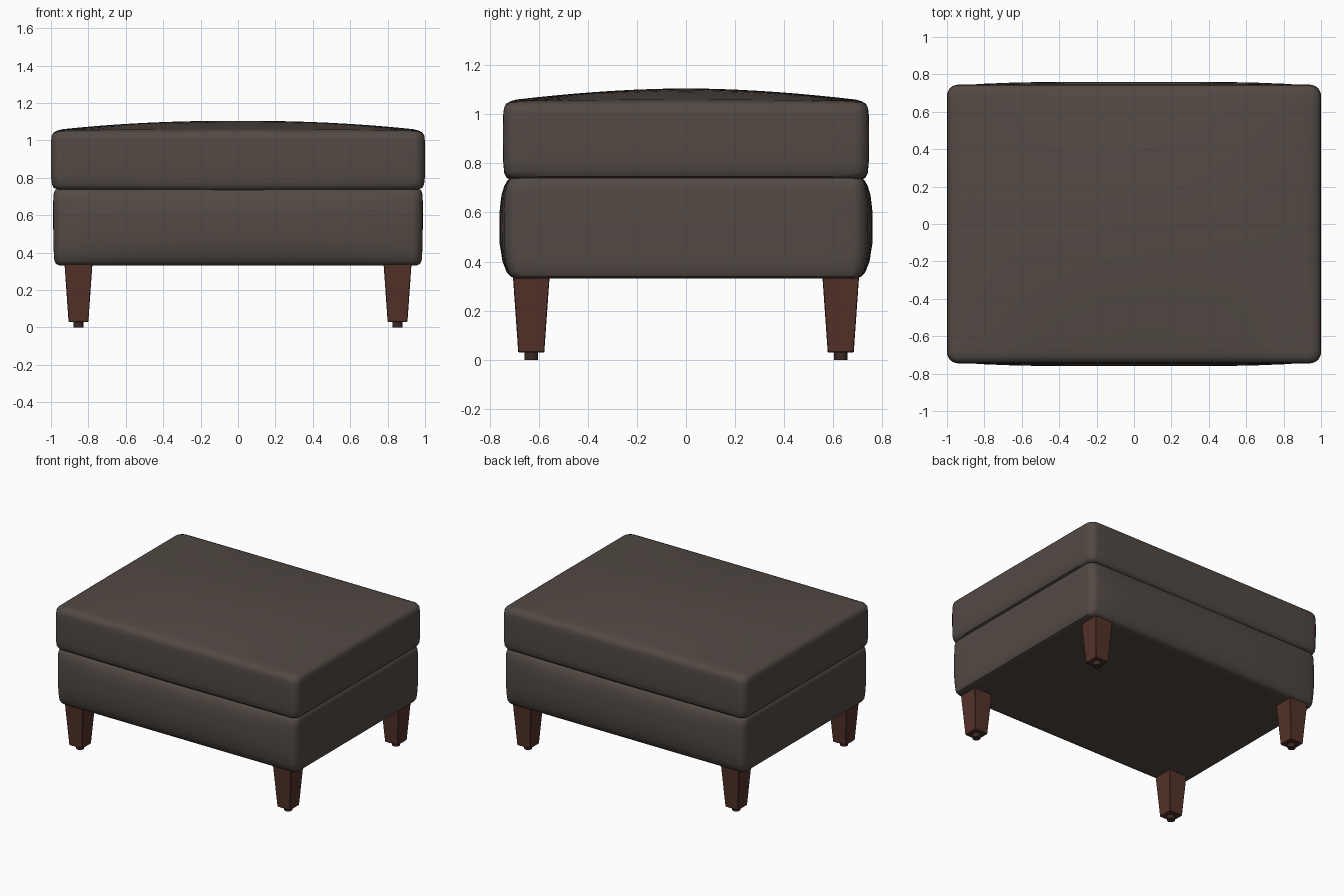
import bpy, bmesh, math

if "Cube" in bpy.data.objects:
    bpy.data.objects.remove(bpy.data.objects["Cube"])


def material(name, rgb):
    m = bpy.data.materials.new(name)
    m.diffuse_color = (*rgb, 1)
    m.use_nodes = True
    m.node_tree.nodes["Principled BSDF"].inputs["Base Color"].default_value = m.diffuse_color
    return m


LEATHER = material("dark brown leather", (0.084, 0.067, 0.057))
WOOD = material("reddish wood", (0.088, 0.032, 0.023))
GLIDE = material("dark glide", (0.045, 0.022, 0.017))


def finish(name, bm, mat, angle=40):
    bmesh.ops.recalc_face_normals(bm, faces=bm.faces)
    me = bpy.data.meshes.new(name)
    bm.to_mesh(me)
    bm.free()
    me.materials.append(mat)
    ob = bpy.data.objects.new(name, me)
    bpy.context.collection.objects.link(ob)
    bpy.ops.object.select_all(action='DESELECT')
    ob.select_set(True)
    bpy.context.view_layer.objects.active = ob
    bpy.ops.object.shade_smooth_by_angle(angle=math.radians(angle))
    return ob


def rounded_rect(hx, hy, r, seg=6, div=14):
    """Outline of a rounded rectangle with subdivided straight sides."""
    arcs = []
    for k, (sx, sy) in enumerate([(1, 1), (-1, 1), (-1, -1), (1, -1)]):
        arcs.append([(sx * (hx - r) + r * math.cos((k + i / seg) * math.pi / 2),
                      sy * (hy - r) + r * math.sin((k + i / seg) * math.pi / 2))
                     for i in range(seg + 1)])
    pts = []
    for k in range(4):
        a, b = arcs[k][-1], arcs[(k + 1) % 4][0]
        pts += arcs[k]
        pts += [(a[0] + (b[0] - a[0]) * i / div, a[1] + (b[1] - a[1]) * i / div)
                for i in range(1, div)]
    return pts


def loft(name, rings, warp, mat):
    """Skin rings of (half x, half y, corner radius, z), closed at both ends."""
    bm = bmesh.new()
    loops = [[bm.verts.new(warp(x, y, z)) for x, y in rounded_rect(hx, hy, r)]
             for hx, hy, r, z in rings]
    for a, b in zip(loops, loops[1:]):
        for i in range(len(a)):
            j = (i + 1) % len(a)
            bm.faces.new((a[i], a[j], b[j], b[i]))
    for ring, z in ((loops[0], rings[0][3]), (loops[-1], rings[-1][3])):
        c = bm.verts.new(warp(0, 0, z))
        for i in range(len(ring)):
            bm.faces.new((ring[i], ring[(i + 1) % len(ring)], c))
    return finish(name, bm, mat)


def shrink(hx, hy, r, z, steps):
    return [(hx * s, hy * s, r * s, z) for s in steps]


# Upholstered base, bulging on its front and back
def base_warp(x, y, z):
    t = min(1, abs(z - 0.54) / 0.21)
    puff = (1 - t ** 3) * (1 - min(1, abs(x) / 0.99) ** 4)
    return (x, y * (1 + 0.033 * puff), z)


base = shrink(0.955, 0.695, 0.04, 0.332, (0.3, 0.7, 0.95))
base += [(0.955, 0.695, 0.04, 0.332), (0.973, 0.711, 0.045, 0.339),
         (0.982, 0.722, 0.05, 0.357), (0.985, 0.73, 0.055, 0.40),
         (0.987, 0.735, 0.055, 0.47), (0.988, 0.736, 0.055, 0.54),
         (0.988, 0.735, 0.055, 0.61), (0.988, 0.733, 0.055, 0.67),
         (0.987, 0.728, 0.05, 0.71), (0.980, 0.720, 0.05, 0.732),
         (0.965, 0.705, 0.045, 0.744)]
base += shrink(0.965, 0.705, 0.045, 0.746, (0.95, 0.5))
loft("upholstered_base", base, base_warp, LEATHER)


# Seat cushion with a domed top
def cushion_warp(x, y, z):
    if z > 1.0:
        dx, dy = min(1, abs(x) / 1.0), min(1, abs(y) / 0.745)
        z += 0.052 * (1 - dx ** 2.2) * (1 - dy ** 1.8) * min(1, (z - 1.0) / 0.04)
    elif z < 0.80:
        z -= 0.006 * (1 - abs(x)) * (0.80 - z) / 0.06
    return (x, y, z)


cushion = shrink(0.965, 0.712, 0.04, 0.736, (0.5, 0.95))
cushion += [(0.965, 0.712, 0.04, 0.738), (0.985, 0.73, 0.05, 0.746),
            (0.995, 0.740, 0.055, 0.765), (0.999, 0.744, 0.058, 0.80),
            (1.0, 0.745, 0.06, 0.88), (1.0, 0.745, 0.06, 0.96),
            (0.999, 0.744, 0.06, 1.00), (0.996, 0.741, 0.06, 1.026),
            (0.985, 0.732, 0.055, 1.041), (0.965, 0.714, 0.05, 1.049)]
cushion += shrink(0.965, 0.714, 0.05, 1.053,
                  (0.97, 0.92, 0.84, 0.74, 0.63, 0.52, 0.41, 0.3, 0.2, 0.1))
loft("seat_cushion", cushion, cushion_warp, LEATHER)

# Four tapered square legs, each on a small round glide
for sx, side in ((-1, "left"), (1, "right")):
    for sy, end in ((-1, "front"), (1, "back")):
        cx, cy = sx * 0.853, sy * 0.63
        bm = bmesh.new()
        bmesh.ops.create_cube(bm, size=1)
        for v in bm.verts:
            top = v.co.z > 0
            h = 0.075 if top else 0.053
            v.co = (cx + math.copysign(h, v.co.x), cy + math.copysign(h, v.co.y),
                    0.345 if top else 0.03)
        bmesh.ops.bevel(bm, geom=bm.edges[:], offset=0.003, segments=1, affect='EDGES')
        finish(f"{end}_{side}_leg", bm, WOOD, 20)

        bm = bmesh.new()
        bmesh.ops.create_cone(bm, cap_ends=True, segments=20, radius1=0.027,
                              radius2=0.027, depth=0.034)
        bmesh.ops.translate(bm, verts=bm.verts, vec=(cx, cy, 0.017))
        finish(f"{end}_{side}_glide", bm, GLIDE)
